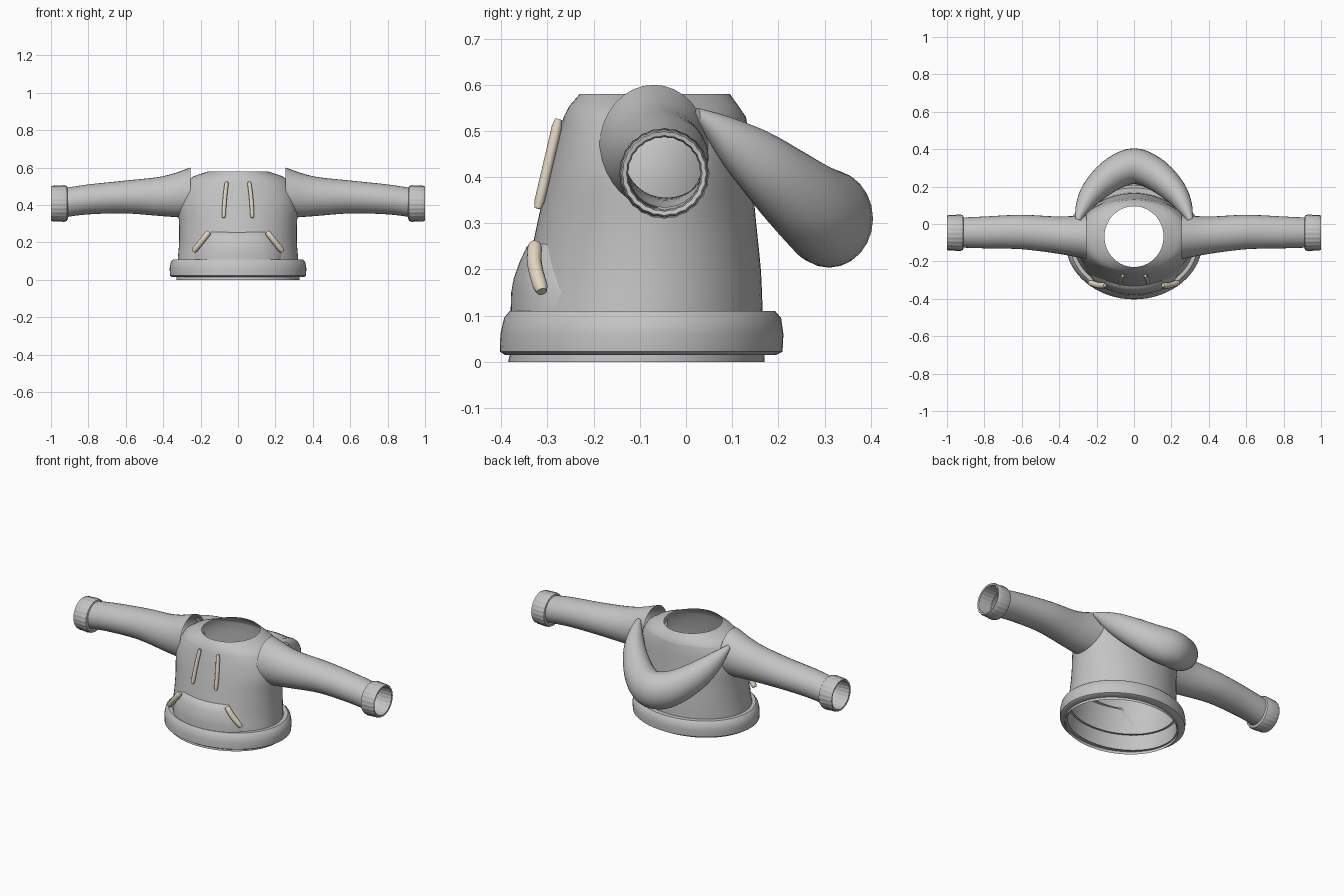
import bpy, bmesh
from math import cos, sin, pi, sqrt
from mathutils import Vector

if "Cube" in bpy.data.objects:
    bpy.data.objects.remove(bpy.data.objects["Cube"])


def material(name, rgb):
    m = bpy.data.materials.new(name)
    m.use_nodes = True
    m.diffuse_color = (*rgb, 1)
    m.node_tree.nodes["Principled BSDF"].inputs["Base Color"].default_value = (*rgb, 1)
    return m


GREY = material("grey fabric", (0.55, 0.55, 0.55))
CREAM = material("cream trim", (0.75, 0.66, 0.52))


def spline(keys, steps):
    """Smooth Catmull-Rom interpolation through tuples of numbers."""
    vs = [Vector(k) for k in keys]
    out = []
    for i in range(len(vs) - 1):
        a, b, c, d = vs[max(i - 1, 0)], vs[i], vs[i + 1], vs[min(i + 2, len(vs) - 1)]
        for s in range(steps):
            t = s / steps
            out.append(0.5 * (2 * b + (c - a) * t + (2 * a - 5 * b + 4 * c - d) * t ** 2
                              + (3 * b - a - 3 * c + d) * t ** 3))
    return out + [vs[-1]]


def build(name, rows, mat, loop=True, caps=False, angle=40):
    """Skin rows of points into a mesh."""
    bm = bmesh.new()
    grid = [[bm.verts.new(p) for p in r] for r in rows]
    n = len(rows[0])
    for a, b in zip(grid, grid[1:]):
        for i in range(n if loop else n - 1):
            j = (i + 1) % n
            bm.faces.new((a[i], a[j], b[j], b[i]))
    if caps:
        bm.faces.new(grid[0])
        bm.faces.new(grid[-1])
    bmesh.ops.recalc_face_normals(bm, faces=bm.faces)
    me = bpy.data.meshes.new(name)
    bm.to_mesh(me)
    bm.free()
    me.materials.append(mat)
    ob = bpy.data.objects.new(name, me)
    bpy.context.collection.objects.link(ob)
    bpy.ops.object.select_all(action='DESELECT')
    ob.select_set(True)
    bpy.context.view_layer.objects.active = ob
    bpy.ops.object.shade_smooth_by_angle(angle=angle * pi / 180)
    return ob


def ring(centre, u, v, n=32, wave=0.0):
    """Ellipse with half axes u and v, optionally scalloped."""
    pts = []
    for i in range(n):
        a = 2 * pi * i / n
        k = 1 + wave * cos(n / 4 * a)
        pts.append(Vector(centre) + k * (cos(a) * Vector(u) + sin(a) * Vector(v)))
    return pts


def flat_ring(z, half_x, front, back):
    return ring((0, (front + back) / 2, z), (half_x, 0, 0), (0, (back - front) / 2, 0), 64)


# Torso: height, half width, front y, back y
TORSO = spline([(0, 0.33, -0.385, 0.17), (0.11, 0.322, -0.362, 0.166),
                (0.2, 0.315, -0.343, 0.162), (0.3, 0.315, -0.322, 0.152),
                (0.4, 0.322, -0.3, 0.143), (0.48, 0.305, -0.28, 0.137),
                (0.53, 0.275, -0.265, 0.13)], 4)
COLLAR = [(0.555, 0.235, -0.252, 0.113), (0.58, 0.158, -0.23, 0.095)]
build("torso", [flat_ring(*k) for k in TORSO + COLLAR], GREY)

# Hem band, a closed rolled ring
HEM = [(0.015, 0.32, -0.36, 0.16), (0.015, 0.352, -0.392, 0.195),
       (0.022, 0.363, -0.403, 0.209), (0.06, 0.366, -0.402, 0.211),
       (0.095, 0.359, -0.394, 0.206), (0.11, 0.344, -0.382, 0.193),
       (0.11, 0.31, -0.35, 0.155)]
build("hem_band", [flat_ring(*k) for k in HEM], GREY)

# Sleeves and cuffs, mirrored
SLEEVE = spline([(0.255, -0.07, 0.465, 0.118, 0.135), (0.4, -0.06, 0.447, 0.1, 0.107),
                 (0.6, -0.043, 0.443, 0.092, 0.088), (0.8, -0.045, 0.43, 0.085, 0.08),
                 (0.93, -0.046, 0.412, 0.08, 0.078)], 5)
CUFF = [(0.91, 0.078), (0.915, 0.092), (0.93, 0.097), (0.97, 0.094),
        (0.99, 0.094), (1.0, 0.09), (0.998, 0.081), (0.92, 0.078)]
for side, s in (("left", 1), ("right", -1)):
    build(side + "_sleeve", [ring((s * x, y, z), (0, ry, 0), (0, 0, rz))
                             for x, y, z, ry, rz in SLEEVE], GREY)
    build(side + "_cuff", [ring((s * x, -0.047, 0.408), (0, r, 0), (0, 0, r), 96, 0.012)
                           for x, r in CUFF], GREY)

# Hood roll hanging behind: centre x, y, z, half thickness, half height
half = [(0.3, 0.025, 0.535, 0.015, 0.015), (0.272, 0.09, 0.476, 0.042, 0.056),
        (0.225, 0.165, 0.417, 0.064, 0.085), (0.155, 0.235, 0.36, 0.08, 0.1),
        (0.08, 0.285, 0.322, 0.09, 0.106)]
keys = half + [(0, 0.31, 0.31, 0.095, 0.106)] + [(-k[0], *k[1:]) for k in reversed(half)]
path = spline(keys, 4)
rows = []
for i, k in enumerate(path):
    step = path[min(i + 1, len(path) - 1)] - path[max(i - 1, 0)]
    out = Vector((step[1], -step[0], 0)).normalized()
    rows.append(ring(k[:3], out * k[3], (0, 0, k[4]), 24))
build("hood", rows, GREY, caps=True)


def torso_front(x, z):
    """Front y of the torso at a given x and height."""
    k = 0
    while TORSO[k + 1][0] < z:
        k += 1
    a, b = TORSO[k], TORSO[k + 1]
    _, hx, front, back = a.lerp(b, (z - a[0]) / (b[0] - a[0]))
    return (front + back) / 2 - (back - front) / 2 * sqrt(max(0, 1 - (x / hx) ** 2))


# Front pocket: a padded panel following the torso
rows = []
for z, width, puff in ((0.1, 0.235, 0.016), (0.15, 0.24, 0.025), (0.18, 0.217, 0.026),
                       (0.215, 0.19, 0.021), (0.25, 0.164, 0.012), (0.258, 0.158, -0.006)):
    row = []
    for i in range(-12, 13):
        x = width * i / 12
        depth = -0.006 if abs(i) == 12 else min(puff, puff * (0.45 + 0.15 * (12 - abs(i))))
        row.append((x, torso_front(x, z) - depth, z))
    rows.append(row)
build("pocket", rows, GREY, loop=False, angle=50)


def cord(name, keys, r):
    """Rounded strip of cloth along a path."""
    pts = spline(keys, 4)
    rows = []
    for i, p in enumerate(pts):
        t = (pts[min(i + 1, len(pts) - 1)] - pts[max(i - 1, 0)]).normalized()
        u = t.cross(Vector((0, 1, 0))).normalized()
        k = r * (0.7 if i in (0, len(pts) - 1) else 1)
        rows.append(ring(p, u * k, t.cross(u) * k, 12))
    build(name, rows, CREAM, caps=True, angle=60)


# Drawstrings and pocket trims
for side, s in (("left", 1), ("right", -1)):
    cord(side + "_drawstring", [(s * 0.06, -0.276, 0.525), (s * 0.071, -0.298, 0.43),
                                (s * 0.077, -0.321, 0.332)], 0.011)
    cord(side + "_pocket_trim", [(s * 0.155, -0.327, 0.256), (s * 0.19, -0.328, 0.212),
                                 (s * 0.238, -0.312, 0.152)], 0.016)
